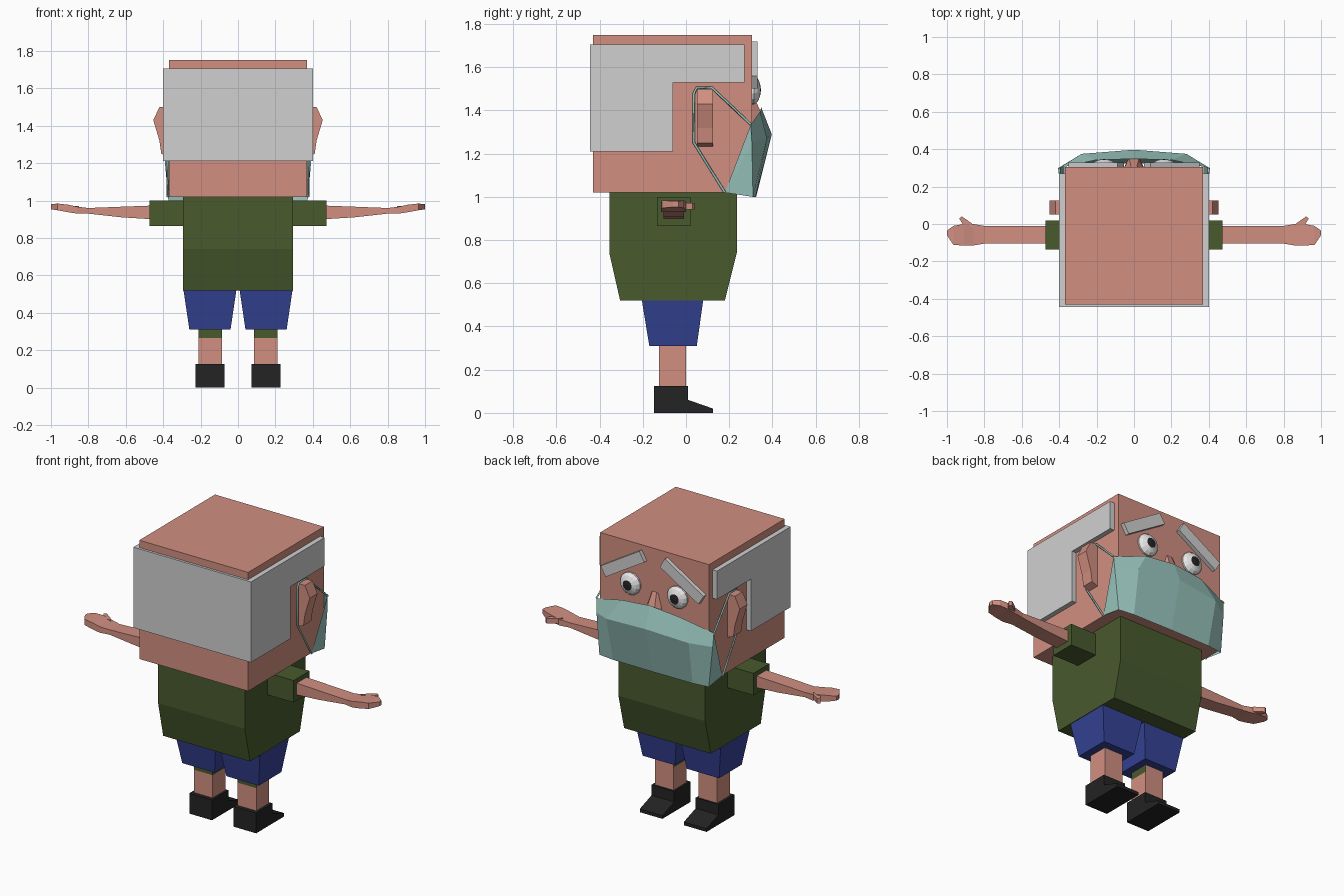
import bpy
import bmesh
from math import cos, sin, atan2, hypot
from mathutils import Matrix

cube = bpy.data.objects.get("Cube")
if cube:
    bpy.data.objects.remove(cube, do_unlink=True)


def material(name, r, g, b):
    m = bpy.data.materials.new(name)
    m.use_nodes = True
    m.diffuse_color = (r, g, b, 1)
    shader = next(n for n in m.node_tree.nodes if n.type == 'BSDF_PRINCIPLED')
    shader.inputs["Base Color"].default_value = (r, g, b, 1)
    shader.inputs["Roughness"].default_value = 0.8
    return m


SKIN = material("skin", 0.64, 0.275, 0.22)
HAIR = material("grey_hair", 0.63, 0.63, 0.63)
GREEN = material("shirt_green", 0.065, 0.101, 0.027)
BLUE = material("shorts_blue", 0.035, 0.055, 0.3)
BLACK = material("shoe_black", 0.017, 0.017, 0.017)
TEAL = material("mask_teal", 0.32, 0.56, 0.51)
WHITE = material("eye_white", 0.85, 0.85, 0.85)


def finish(name, bm, *mats):
    bmesh.ops.recalc_face_normals(bm, faces=bm.faces[:])
    me = bpy.data.meshes.new(name)
    bm.to_mesh(me)
    bm.free()
    for m in mats:
        me.materials.append(m)
    ob = bpy.data.objects.new(name, me)
    bpy.context.collection.objects.link(ob)
    return ob


def loft(name, rings, *mats):
    """Closed solid through matching rings of points."""
    bm = bmesh.new()
    vs = [[bm.verts.new(p) for p in ring] for ring in rings]
    n = len(vs[0])
    for a, b in zip(vs, vs[1:]):
        for i in range(n):
            bm.faces.new((a[i], a[(i + 1) % n], b[(i + 1) % n], b[i]))
    bm.faces.new(vs[0])
    bm.faces.new(vs[-1])
    return finish(name, bm, *mats)


def rect_z(x0, x1, y0, y1, z):
    return [(x0, y0, z), (x1, y0, z), (x1, y1, z), (x0, y1, z)]


def rect_x(x, y0, y1, z0, z1):
    return [(x, y0, z0), (x, y1, z0), (x, y1, z1), (x, y0, z1)]


def box(name, x, y, z, mat):
    return loft(name, [rect_z(*x, *y, h) for h in z], mat)


def prism_x(name, outline, x0, x1, mat):
    return loft(name, [[(x, y, z) for y, z in outline] for x in (x0, x1)], mat)


def prism_y(name, outline, y0, y1, mat):
    return loft(name, [[(x, y, z) for x, z in outline] for y in (y0, y1)], mat)


# Head, back hair and shirt
box("head", (-0.37, 0.37), (-0.43, 0.305), (1.02, 1.75), SKIN)
box("back_hair", (-0.40, 0.40), (-0.445, -0.43), (1.21, 1.705), HAIR)
loft("shirt", [rect_z(-0.295, 0.295, -0.305, 0.18, 0.52),
               rect_z(-0.295, 0.295, -0.355, 0.235, 0.74),
               rect_z(-0.295, 0.295, -0.355, 0.235, 1.02)], GREEN)

# Nose
loft("nose", [[(-0.055, 0.3, 1.34), (0.055, 0.3, 1.34), (0.03, 0.35, 1.35), (-0.03, 0.35, 1.35)],
              [(-0.05, 0.3, 1.40), (0.05, 0.3, 1.40), (0.025, 0.343, 1.40), (-0.025, 0.343, 1.40)],
              [(-0.025, 0.3, 1.49), (0.025, 0.3, 1.49), (0.015, 0.308, 1.48), (-0.015, 0.308, 1.48)]], SKIN)

# Face mask: top, fold and bottom rows, mirrored about the middle
half_rows = [
    [(0, 0.348, 1.415), (0.2, 0.343, 1.395), (0.40, 0.30, 1.335)],
    [(0, 0.397, 1.29), (0.28, 0.375, 1.27), (0.395, 0.305, 1.25)],
    [(0, 0.325, 1.0), (0.27, 0.322, 1.0), (0.372, 0.31, 1.0)]]
bm = bmesh.new()
rows = [[bm.verts.new(p) for p in [(-x, y, z) for x, y, z in r[:0:-1]] + r] for r in half_rows]
for a, b in zip(rows, rows[1:]):
    for i in range(len(a) - 1):
        bm.faces.new((a[i], b[i], b[i + 1], a[i + 1]))
for s, k in ((-1, 0), (1, -1)):
    rear = bm.verts.new((s * 0.373, 0.18, 1.02))
    bm.faces.new((rows[0][k], rows[1][k], rear))
    bm.faces.new((rows[1][k], rows[2][k], rear))
finish("face_mask", bm, TEAL)

for s, side in ((1, "left"), (-1, "right")):
    # Side hair
    prism_x(side + "_side_hair", [(-0.445, 1.21), (-0.06, 1.21), (-0.06, 1.53),
                                  (0.27, 1.53), (0.27, 1.705), (-0.445, 1.705)],
            s * 0.365, s * 0.40, HAIR)

    # Ear
    prism_y(side + "_ear", [(s * x, z) for x, z in
                            ((0.36, 1.50), (0.42, 1.50), (0.453, 1.43), (0.42, 1.32),
                             (0.41, 1.25), (0.36, 1.23))], 0.05, 0.125, SKIN)

    # Mask strap looping round the ear
    curve = bpy.data.curves.new(side + "_mask_strap", 'CURVE')
    curve.dimensions = '3D'
    curve.bevel_depth = 0.006
    curve.bevel_resolution = 0
    path = ((0.40, 0.30, 1.335), (0.378, 0.12, 1.505), (0.378, 0.05, 1.505),
            (0.378, 0.037, 1.48), (0.378, 0.037, 1.25), (0.375, 0.18, 1.02))
    spline = curve.splines.new('POLY')
    spline.points.add(len(path) - 1)
    for p, (x, y, z) in zip(spline.points, path):
        p.co = (s * x, y, z, 1)
    curve.materials.append(TEAL)
    bpy.context.collection.objects.link(bpy.data.objects.new(side + "_mask_strap", curve))

    # Eye: flattened ball whose front cap is the pupil
    bm = bmesh.new()
    bmesh.ops.create_uvsphere(bm, u_segments=14, v_segments=7, radius=1)
    for f in bm.faces:
        f.material_index = int(f.calc_center_median().z > 0.9)
    bmesh.ops.transform(bm, verts=bm.verts[:], matrix=Matrix.Translation((s * 0.16, 0.305, 1.495))
                        @ Matrix.Diagonal((0.07, 0.042, 0.07, 1)) @ Matrix.Rotation(-1.5708, 4, 'X'))
    finish(side + "_eye", bm, WHITE, BLACK)

    # Eyebrow: slanted bar, inner end raised
    (xi, zi), (xo, zo) = (0.07, 1.69), (0.333, 1.53)
    a = atan2(zo - zi, xo - xi)
    dx, dz = -sin(a) * 0.034, cos(a) * 0.034
    prism_y(side + "_eyebrow", [(s * x, z) for x, z in
                                ((xi + dx, zi + dz), (xo + dx, zo + dz),
                                 (xo - dx, zo - dz), (xi - dx, zi - dz))], 0.30, 0.33, HAIR)

    # Sleeve, arm with hand, thumb
    box(side + "_sleeve", (s * 0.28, s * 0.473), (-0.135, 0.02), (0.865, 1.0), GREEN)
    loft(side + "_arm", [rect_x(s * x, *r) for x, *r in
                         ((0.46, -0.105, -0.01, 0.9, 0.973), (0.62, -0.105, -0.01, 0.91, 0.967),
                          (0.8, -0.105, -0.01, 0.93, 0.96), (0.86, -0.115, 0.0, 0.93, 0.967),
                          (0.91, -0.115, 0.0, 0.938, 0.978), (0.965, -0.112, -0.01, 0.948, 0.984),
                          (1.0, -0.06, -0.035, 0.953, 0.98))], SKIN)
    loft(side + "_thumb", [[(s * x, y, z) for x, y in
                            ((0.85, -0.02), (0.91, -0.01), (0.935, 0.03), (0.92, 0.04), (0.87, 0.005))]
                           for z in (0.942, 0.972)], SKIN)

    # Shorts
    loft(side + "_shorts_leg", [rect_z(s * 0.04, s * 0.26, -0.17, 0.05, 0.31),
                                rect_z(s * 0.008, s * 0.292, -0.205, 0.08, 0.525)], BLUE)

    # Leg with a green band on the rear and inner faces
    leg = loft(side + "_leg", [rect_z(s * 0.085, s * 0.212, -0.125, 0.0, z)
                               for z in (0.1, 0.265, 0.33)], SKIN, GREEN)
    for f in leg.data.polygons:
        if f.center.z > 0.27 and (f.normal.y < -0.5 or f.normal.x * s < -0.5):
            f.material_index = 1

    # Shoe
    prism_x(side + "_shoe", [(-0.148, 0), (0.125, 0), (0.125, 0.02), (0.01, 0.06),
                             (0.01, 0.125), (-0.148, 0.125)], s * 0.073, s * 0.227, BLACK)
